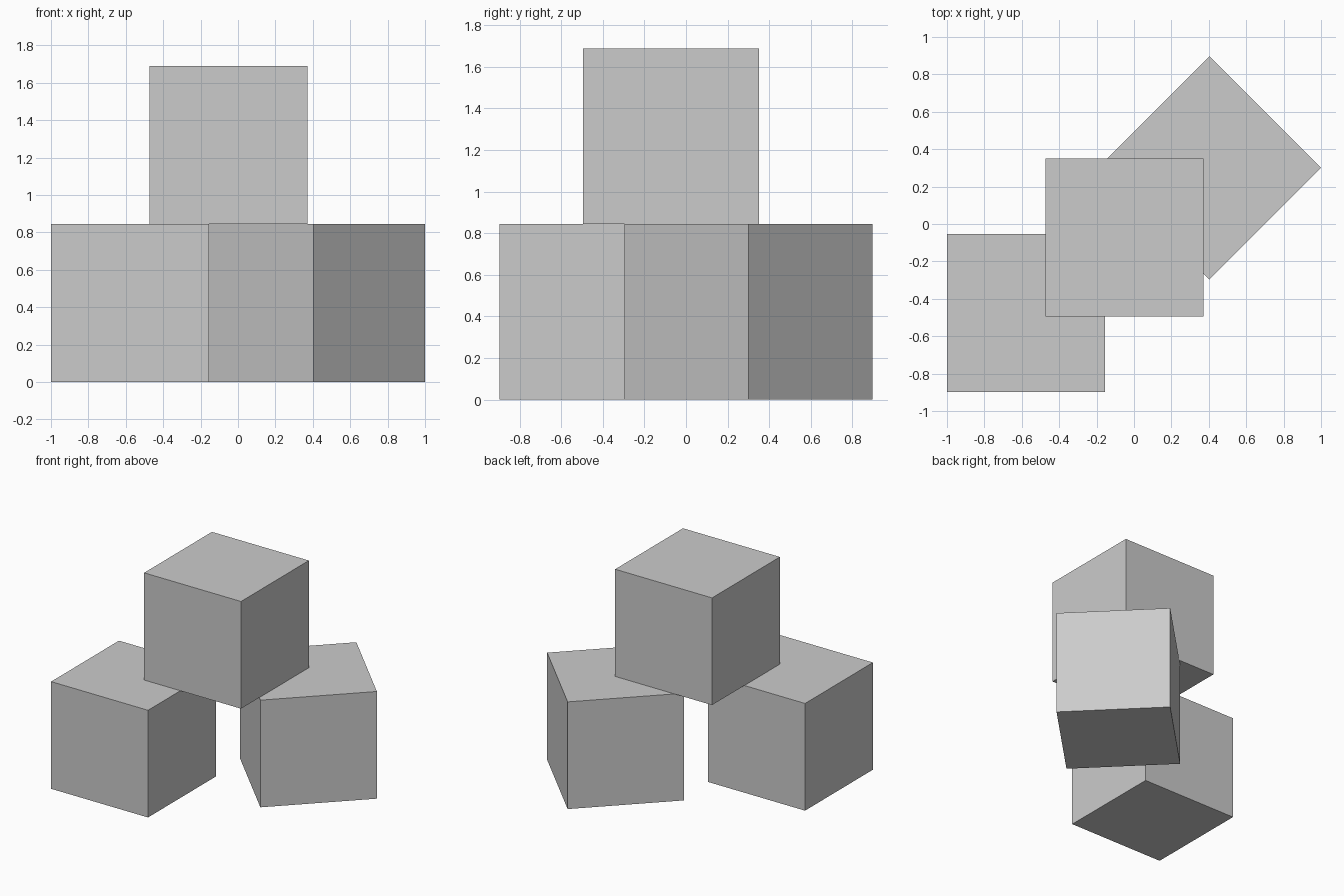
import bpy
from math import radians

default = bpy.data.objects.get("Cube")
if default:
    bpy.data.objects.remove(default, do_unlink=True)

SIZE = 0.844

# Plain grey shared by every block
grey = bpy.data.materials.new("plain_grey")
grey.use_nodes = True
colour = (0.6, 0.6, 0.6, 1)
grey.diffuse_color = colour
grey.node_tree.nodes["Principled BSDF"].inputs["Base Color"].default_value = colour


def block(name, x, y, level, turn=0):
    """Add one cube resting on the given stacking level."""
    bpy.ops.mesh.primitive_cube_add(
        size=SIZE, location=(x, y, SIZE * (level + 0.5)),
        rotation=(0, 0, radians(turn)))
    obj = bpy.context.object
    obj.name = name
    obj.data.materials.append(grey)


# Two base blocks, one turned on its corner, with a third stacked across them
block("right_base_block", -0.578, -0.475, 0)
block("left_base_block", 0.403, 0.30, 0, 45)
block("top_block", -0.05, -0.072, 1)
